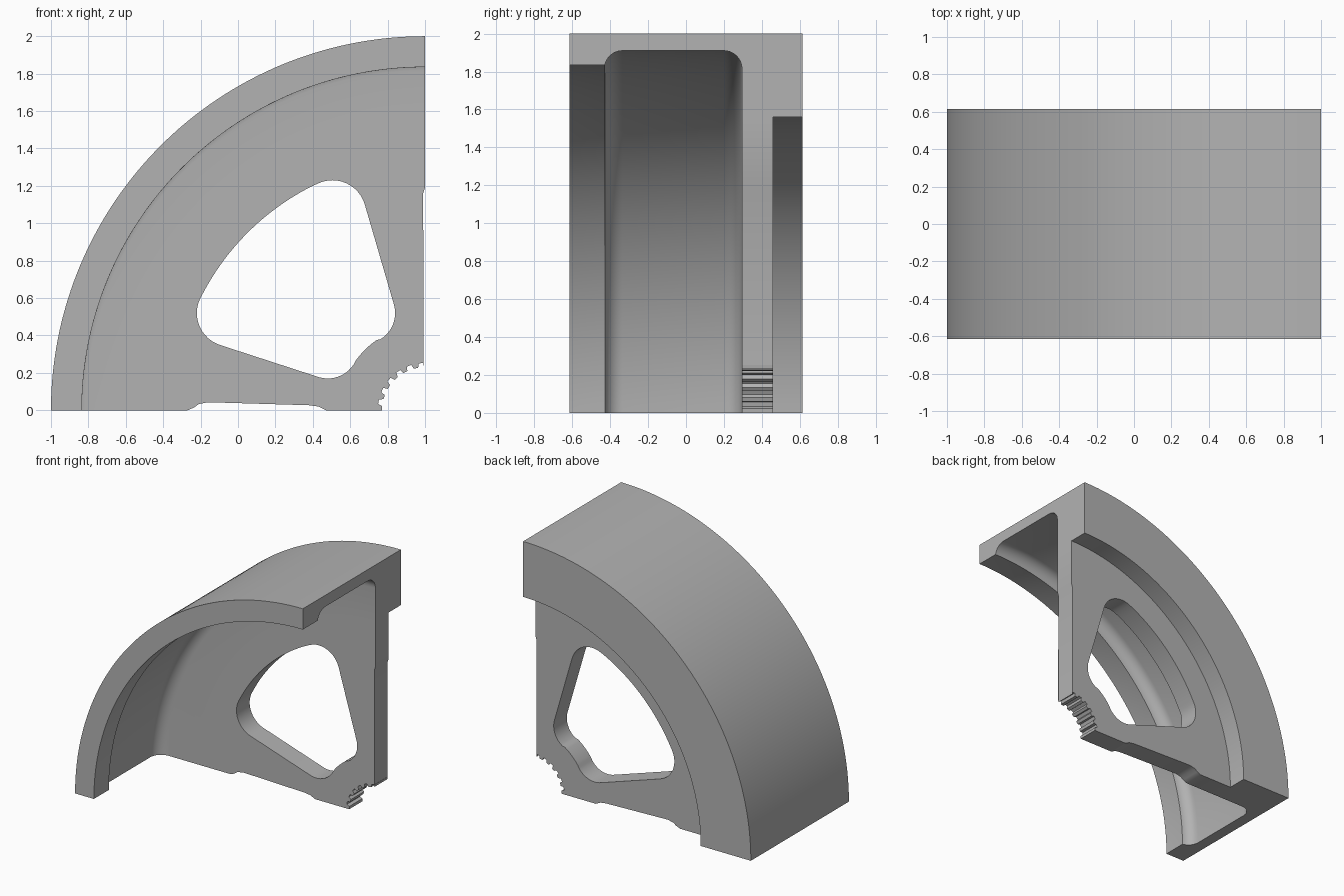
import bpy, bmesh
from math import cos, sin, radians, atan2, degrees

cube = bpy.data.objects.get("Cube")
if cube:
    bpy.data.objects.remove(cube)

HUB = (1.0, 0.0)          # wheel axis in x, z
FRONT, BACK = -0.615, 0.615
WEB_FRONT, WEB_BACK = 0.295, 0.46
REAR_R = 1.56             # inner radius of rear band

grey = bpy.data.materials.new("plain grey")
grey.use_nodes = True
colour = (0.45, 0.45, 0.45, 1)
grey.diffuse_color = colour
grey.node_tree.nodes["Principled BSDF"].inputs["Base Color"].default_value = colour


def arc(centre, r, start, end, n):
    """Points on a circle, angles in degrees."""
    angles = [radians(start + (end - start) * i / n) for i in range(n + 1)]
    return [(centre[0] + r * cos(a), centre[1] + r * sin(a)) for a in angles]


def finish(bm, name):
    bmesh.ops.recalc_face_normals(bm, faces=bm.faces)
    mesh = bpy.data.meshes.new(name)
    bm.to_mesh(mesh)
    bm.free()
    mesh.materials.append(grey)
    ob = bpy.data.objects.new(name, mesh)
    bpy.context.collection.objects.link(ob)
    bpy.ops.object.select_all(action='DESELECT')
    ob.select_set(True)
    bpy.context.view_layer.objects.active = ob
    bpy.ops.object.shade_smooth_by_angle(angle=radians(25))
    return ob


# Rim: cross-section (y, radius) swept through a quarter turn
section = [(FRONT, 2.0), (FRONT, 1.835), (-0.43, 1.835)]
section += arc((-0.335, 1.815), 0.095, 168, 90, 8)
section += arc((0.2, 1.815), 0.095, 90, 0, 8)
section += [(WEB_FRONT, REAR_R), (BACK, REAR_R), (BACK, 2.0)]

bm = bmesh.new()
rings = []
for i in range(73):
    a = radians(90 + 90 * i / 72)
    rings.append([bm.verts.new((HUB[0] + r * cos(a), y, r * sin(a))) for y, r in section])
for p, q in zip(rings, rings[1:]):
    for j in range(len(section)):
        k = (j + 1) % len(section)
        bm.faces.new((p[j], p[k], q[k], q[j]))
bm.faces.new(rings[0])
bm.faces.new(rings[-1])
finish(bm, "rim")

# Web outline: arc under the rim, relieved bottom edge, notched hub, side edge
outline = arc(HUB, REAR_R, 90, 180, 72)
outline += [(-0.27, 0), (-0.235, 0.015), (-0.21, 0.033), (-0.16, 0.043),
            (0.38, 0.027), (0.43, 0.02), (0.47, 0)]
TEETH = 6
for t in range(TEETH):
    for part, r in ((0.0, 0.23), (0.38, 0.23), (0.5, 0.253), (0.88, 0.253)):
        a = radians(180 - 90 * (t + part) / TEETH)
        outline.append((HUB[0] + r * cos(a), r * sin(a)))
outline += [(0.99, 0.235), (0.99, 1.16), (1.0, 1.19)]

# Window outline: rounded corners between the outer arc, spokes and hub arc
top, left, low, right = (0.505, 1.05), (-0.04, 0.52), (0.48, 0.335), (0.675, 0.52)


def bearing(p):
    return degrees(atan2(p[1] - HUB[1], p[0] - HUB[0]))


window = arc(top, 0.18, 15.5, bearing(top), 12)
window += arc(HUB, 1.342, bearing(top), bearing(left), 30)[1:-1]
window += arc(left, 0.18, bearing(left), 254, 12)
window += arc(low, 0.165, 254, bearing(low) + 180, 10)
window += arc(HUB, 0.456, bearing(low), bearing(right), 10)[1:-1]
window += arc(right, 0.165, bearing(right) - 180, 15.5, 12)

bm = bmesh.new()
for loop in (outline, window):
    verts = [bm.verts.new((x, WEB_FRONT, z)) for x, z in loop]
    for v, w in zip(verts, verts[1:] + verts[:1]):
        bm.edges.new((v, w))
bmesh.ops.triangle_fill(bm, use_beauty=True, edges=bm.edges[:], normal=(0, -1, 0))
grown = bmesh.ops.extrude_face_region(bm, geom=bm.faces[:], use_keep_orig=True)["geom"]
moved = [g for g in grown if isinstance(g, bmesh.types.BMVert)]
bmesh.ops.translate(bm, verts=moved, vec=(0, WEB_BACK - WEB_FRONT, 0))
finish(bm, "web")
